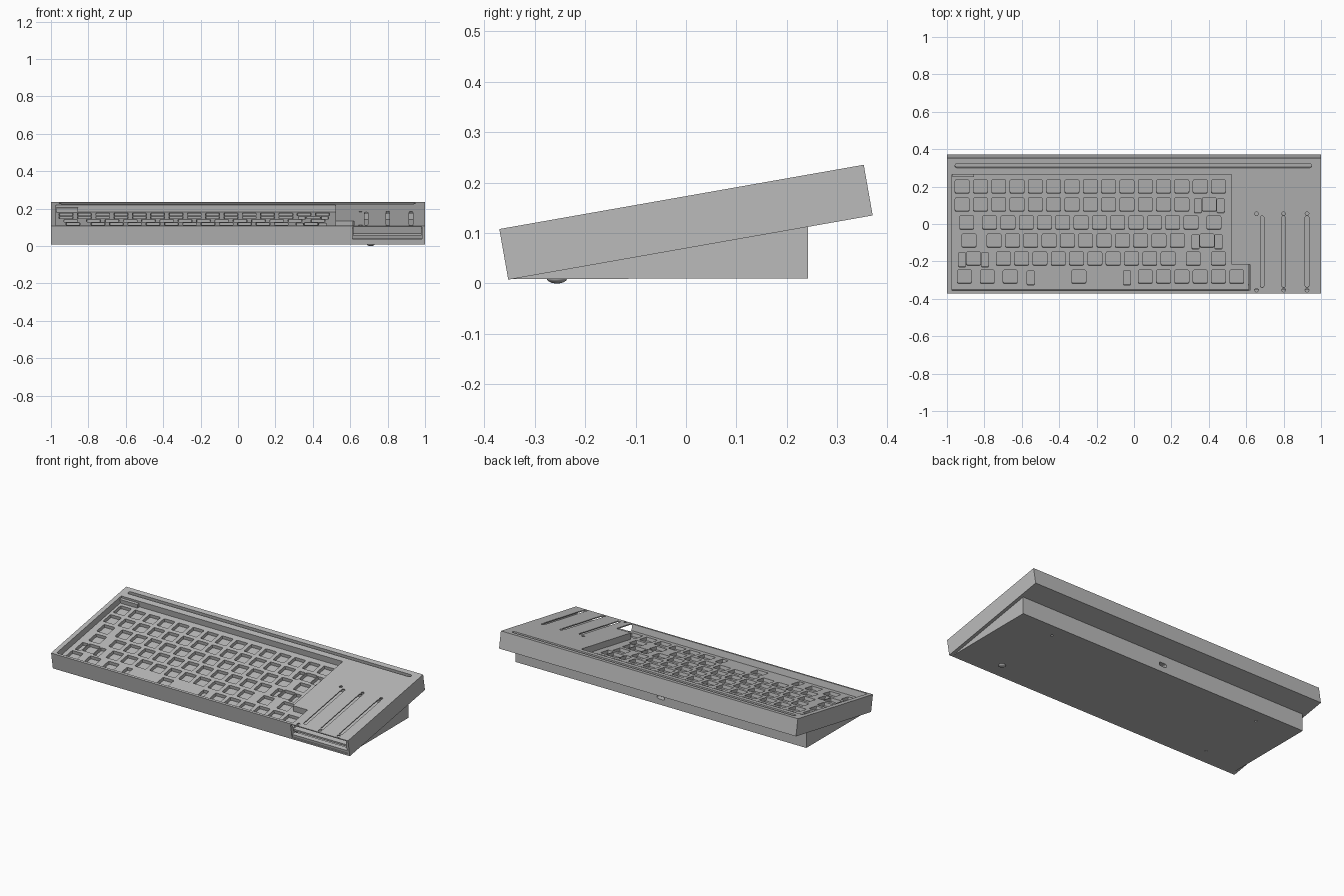
import bpy, bmesh, math
from mathutils import Matrix

cube = bpy.data.objects.get("Cube")
if cube:
    bpy.data.objects.remove(cube, do_unlink=True)

grey = bpy.data.materials.new("case grey")
grey.use_nodes = True
colour = (0.5, 0.5, 0.5, 1)
grey.diffuse_color = colour
grey.node_tree.nodes["Principled BSDF"].inputs["Base Color"].default_value = colour

# Tilted frame of the keyboard case
TILT = Matrix.Translation((0, 0, 0.1215)) @ Matrix.Rotation(math.radians(10), 4, 'X')
TOP, FLOOR = 0.051, 0.013
UNIT, LEFT = 0.0979, -0.968


def add_prism(bm, points, low, high):
    """Extrude a flat outline between two heights."""
    face = bm.faces.new([bm.verts.new((x, y, low)) for x, y in points])
    moved = bmesh.ops.extrude_face_region(bm, geom=[face])
    verts = [g for g in moved["geom"] if isinstance(g, bmesh.types.BMVert)]
    bmesh.ops.translate(bm, vec=(0, 0, high - low), verts=verts)


def build(name, shapes, matrix=Matrix()):
    bm = bmesh.new()
    for points, low, high in shapes:
        add_prism(bm, points, low, high)
    bmesh.ops.recalc_face_normals(bm, faces=bm.faces)
    mesh = bpy.data.meshes.new(name)
    bm.to_mesh(mesh)
    bm.free()
    mesh.materials.append(grey)
    obj = bpy.data.objects.new(name, mesh)
    obj.matrix_world = matrix
    bpy.context.collection.objects.link(obj)
    return obj


def rect(x0, x1, y0, y1):
    return [(x0, y0), (x1, y0), (x1, y1), (x0, y1)]


def rounded(x0, x1, y0, y1, radius, steps=4):
    """Rectangle with rounded corners; a large radius gives a slot."""
    corners = [(x1, y1, -1, -1), (x0, y1, 1, -1), (x0, y0, 1, 1), (x1, y0, -1, 1)]
    points = []
    for q, (x, y, sx, sy) in enumerate(corners):
        for i in range(steps + 1):
            a = math.pi / 2 * (q + i / steps)
            points.append((x + sx * radius + radius * math.cos(a),
                           y + sy * radius + radius * math.sin(a)))
    return points


def circle(x, y, r, n=16):
    return [(x + r * math.cos(i * math.tau / n), y + r * math.sin(i * math.tau / n))
            for i in range(n)]


def cut(target, shapes, matrix=TILT):
    cutter = build("cutter", shapes, matrix)
    cutter.hide_render = True
    mod = target.modifiers.new("cut", 'BOOLEAN')
    mod.operation = 'DIFFERENCE'
    mod.solver = 'EXACT'
    mod.object = cutter
    bpy.context.view_layer.update()
    graph = bpy.context.evaluated_depsgraph_get()
    result = bpy.data.meshes.new_from_object(target.evaluated_get(graph))
    target.modifiers.clear()
    target.data = result
    bpy.data.objects.remove(cutter, do_unlink=True)


# Main case
case = build("case", [(rect(-1, 1, -0.367, 0.367), -TOP, TOP)], TILT)

# Key well, stepped out at the front for the last key of the bottom row
well = [(-0.972, -0.353), (0.62, -0.353), (0.62, -0.21), (0.52, -0.21),
        (0.52, 0.278), (-0.972, 0.278)]
cut(case, [(well, FLOOR, 0.1)])

# Key openings: widths of the keys in each row
rows = [
    [1] * 15,
    [1] * 13 + [2],
    [1.5] + [1] * 12 + [1.5],
    [1.75] + [1] * 11 + [2.25],
    [2.25] + [1] * 10 + [1.75, 1],
    [1.25] * 3 + [6.25] + [1] * 6,
]
holes = []
for r, widths in enumerate(rows):
    v, edge = 0.205 - r * UNIT, LEFT
    for width in widths:
        x = edge + width * UNIT / 2
        edge += width * UNIT
        holes.append((rounded(x - 0.037, x + 0.037, v - 0.037, v + 0.037, 0.006, 2),
                      FLOOR - 0.02, FLOOR + 0.01))
        if width >= 2:  # stabiliser openings beside wide keys
            side = 0.257 if width > 3 else 0.061
            for sx in (x - side, x + side):
                holes.append((rounded(sx - 0.019, sx + 0.019, v - 0.045, v + 0.032, 0.004, 2),
                              FLOOR - 0.02, FLOOR + 0.01))
cut(case, holes)

# Slider bay open at the front
cut(case, [(rect(0.612, 0.985, -0.4, 0.08), -0.04, 0.045)])

# Slider slots, their screw holes and the long groove at the back
slots = [(rounded(-0.957, 0.95, 0.314, 0.336, 0.0105), TOP - 0.02, 0.1)]
for x, screw in ((0.685, 0.655), (0.8, 0.8), (0.925, 0.925)):
    slots.append((rounded(x - 0.01, x + 0.01, -0.335, 0.053, 0.0095), 0.03, 0.1))
    for v in (0.065, -0.35):
        slots.append((circle(screw, v, 0.01, 12), 0.03, 0.1))
cut(case, slots)

# Boards inside the slider bay and the block in the well corner
build("slider_board", [(rect(0.615, 0.982, -0.35, 0.078), -0.005, 0.007)], TILT)
build("bay_ledge", [(rect(0.613, 0.984, -0.362, -0.335), -0.039, -0.022)], TILT)
build("corner_block", [(rect(-0.971, -0.855, 0.262, 0.277), FLOOR, 0.038)], TILT)

# Wedge base: side profile swept across the width
SWEEP = Matrix(((0, 0, 1, 0), (1, 0, 0, 0), (0, 1, 0, 0), (0, 0, 0, 1)))
profile = [(-0.352, 0.009), (0.242, 0.01), (0.242, 0.114), (-0.34, 0.012)]
wedge = build("wedge_base", [(profile, -0.98, 0.98)], SWEEP)

# Cable port in the back of the wedge
BACK = Matrix.Translation((0, 0.242, 0.055)) @ Matrix.Rotation(math.pi / 2, 4, 'X')
cut(wedge, [(rounded(-0.026, 0.026, -0.011, 0.011, 0.0105), -0.03, 0.03)], BACK)

# Empty foot screw holes underneath
cut(wedge, [(circle(x, y, 0.007, 12), -0.02, 0.018)
            for x, y in ((0.71, 0.16), (-0.72, 0.16), (-0.72, -0.256))], Matrix())

# Rubber foot
bpy.ops.mesh.primitive_uv_sphere_add(segments=24, ring_count=12, radius=0.02,
                                     location=(0.71, -0.256, 0.01))
foot = bpy.context.object
foot.name = "foot"
foot.scale.z = 0.5
foot.data.materials.append(grey)
bpy.ops.object.shade_smooth_by_angle()
